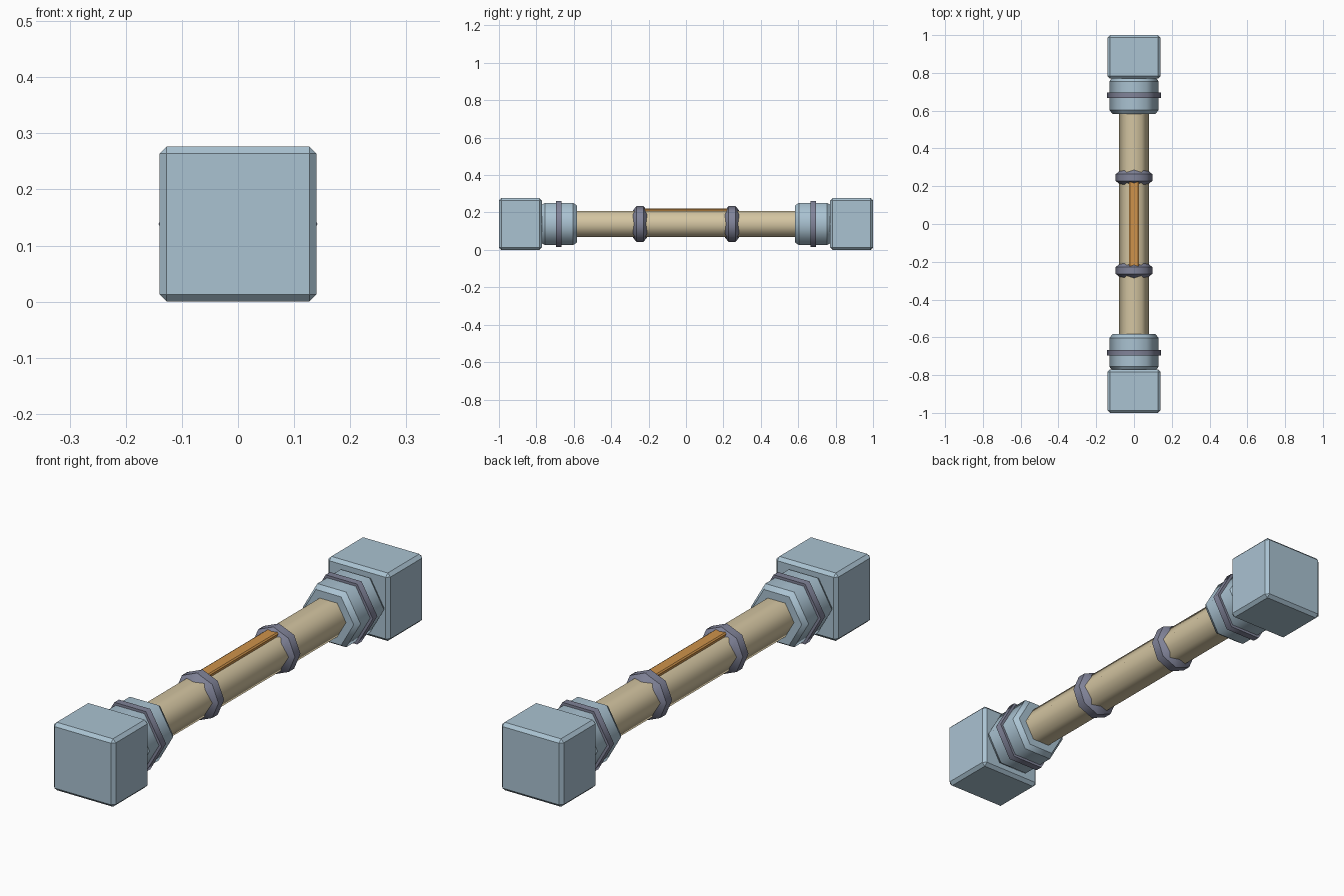
import bpy, bmesh, math

if "Cube" in bpy.data.objects:
    bpy.data.objects.remove(bpy.data.objects["Cube"])

CZ = 0.1385  # height of the long axis


def material(name, rgb):
    m = bpy.data.materials.new(name)
    m.diffuse_color = (*rgb, 1)
    m.use_nodes = True
    m.node_tree.nodes["Principled BSDF"].inputs["Base Color"].default_value = m.diffuse_color
    return m


steel = material("pale blue steel", (0.40, 0.54, 0.64))
dark = material("grey violet metal", (0.22, 0.23, 0.32))
wood = material("tan grip", (0.66, 0.56, 0.36))
orange = material("orange strip", (0.62, 0.29, 0.07))


def finish(bm, name, mat):
    bmesh.ops.recalc_face_normals(bm, faces=bm.faces[:])
    me = bpy.data.meshes.new(name)
    bm.to_mesh(me)
    bm.free()
    me.materials.append(mat)
    ob = bpy.data.objects.new(name, me)
    bpy.context.collection.objects.link(ob)
    return ob


def lathe(name, profile, sides, mat):
    """Turn (y, radius) points around the long axis; smooth around, sharp across."""
    bm = bmesh.new()
    rings = []
    for y, r in profile:
        rings.append([bm.verts.new((r * math.cos(2 * math.pi * i / sides), y,
                                    CZ + r * math.sin(2 * math.pi * i / sides)))
                      for i in range(sides)])
    for a, b in zip(rings, rings[1:]):
        for i in range(sides):
            j = (i + 1) % sides
            bm.faces.new((a[i], a[j], b[j], b[i])).smooth = True
    bm.faces.new(rings[0])
    bm.faces.new(rings[-1])
    for ring in rings:
        for i in range(sides):
            bm.edges.get((ring[i], ring[(i + 1) % sides])).smooth = False
    return finish(bm, name, mat)


def box(name, centre, size, bevel, mat):
    bm = bmesh.new()
    bmesh.ops.create_cube(bm, size=1)
    for v in bm.verts:
        v.co = [c + s * k for c, s, k in zip(centre, size, v.co)]
    bmesh.ops.bevel(bm, geom=bm.edges[:], offset=bevel, segments=1, affect='EDGES')
    return finish(bm, name, mat)


# hexagonal handle shaft
lathe("shaft", [(-0.78, 0.079), (0.78, 0.079)], 6, wood)

# strip set along the top of the shaft
box("top_strip", (0, 0, 0.208), (0.052, 0.46, 0.026), 0.005, orange)

for s, side in ((-1, "front"), (1, "back")):
    # chamfered end block
    box(side + "_block", (0, s * 0.885, CZ), (0.28, 0.23, 0.277), 0.013, steel)
    # hexagonal collar with chamfered ends
    lathe(side + "_collar", [(s * y, r) for y, r in
          ((0.583, 0.114), (0.604, 0.130), (0.755, 0.130), (0.775, 0.116))], 6, steel)
    # thin band around the collar
    lathe(side + "_collar_band", [(s * y, r) for y, r in
          ((0.666, 0.142), (0.695, 0.142))], 6, dark)
    # octagonal grip ring with sloping sides
    lathe(side + "_grip_ring", [(s * 0.246 + y, r) for y, r in
          ((-0.047, 0.060), (-0.018, 0.097), (0.018, 0.097), (0.047, 0.060))], 8, dark)
